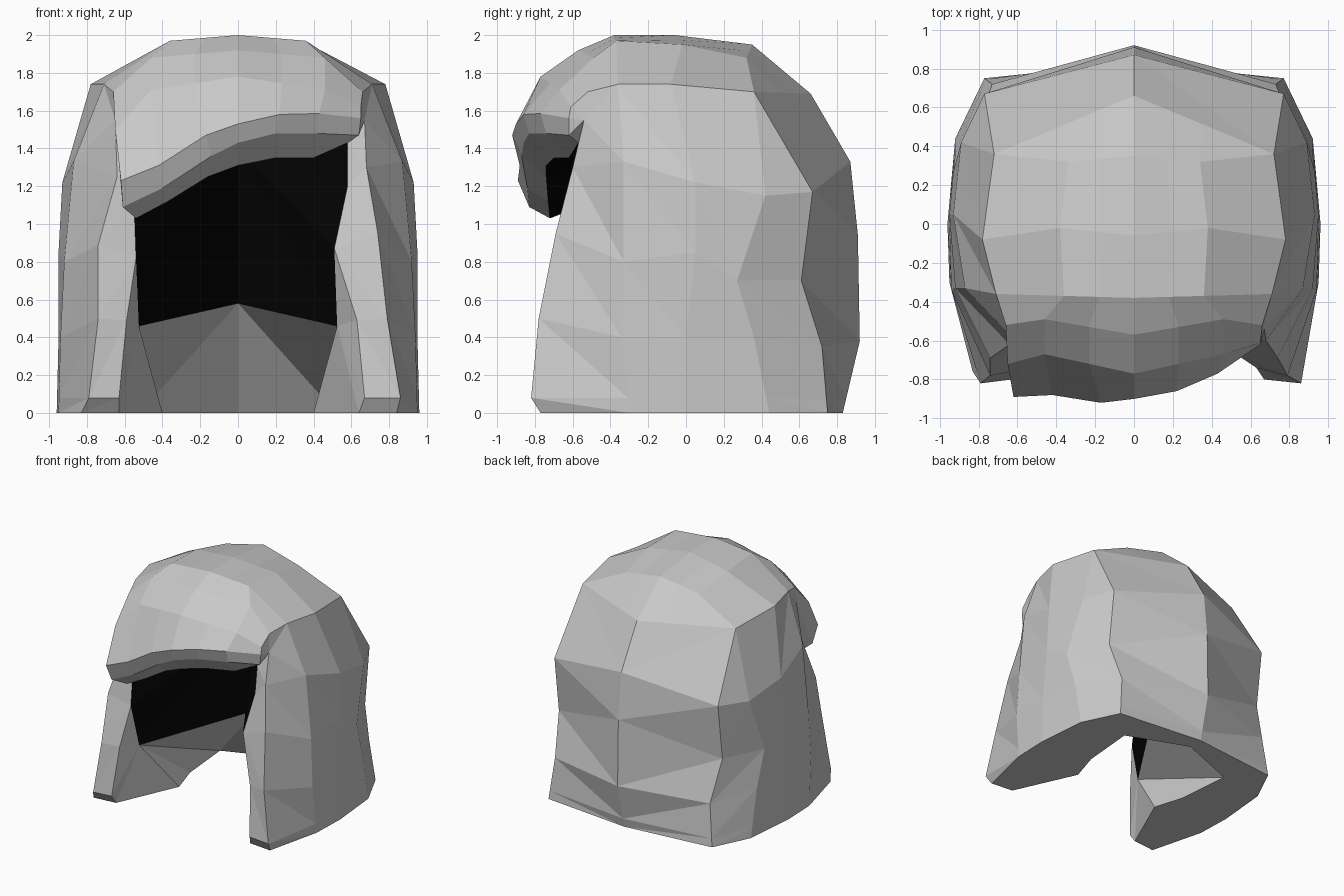
import bpy
import bmesh
from mathutils import Vector

cube = bpy.data.objects.get("Cube")
if cube:
    bpy.data.objects.remove(cube, do_unlink=True)


def make_material(name, value):
    mat = bpy.data.materials.new(name)
    mat.use_nodes = True
    colour = (value, value, value, 1)
    mat.diffuse_color = colour
    bsdf = mat.node_tree.nodes["Principled BSDF"]
    bsdf.inputs["Base Color"].default_value = colour
    bsdf.inputs["Roughness"].default_value = 0.9
    return mat


grey = make_material("hair grey", 0.58)
black = make_material("lining black", 0.001)


def points(*coords):
    return [Vector(c) for c in coords]


def mirror_x(pts):
    return [Vector((-p.x, p.y, p.z)) for p in pts]


def add_face(bm, corners):
    bm.faces.new([bm.verts.new(p) for p in corners])


def loft(bm, rows, split=False):
    """Bridge neighbouring rows with quads, or with triangles if split."""
    for a, b in zip(rows, rows[1:]):
        for i in range(len(a) - 1):
            if split:
                add_face(bm, (a[i], a[i + 1], b[i]))
                add_face(bm, (a[i + 1], b[i + 1], b[i]))
            else:
                add_face(bm, (a[i], a[i + 1], b[i + 1], b[i]))


def fan(bm, hub, rim):
    for a, b in zip(rim, rim[1:]):
        add_face(bm, (hub, a, b))


def finish(bm, name, mat, inward=False):
    """Weld the faces, orient them and make a flat-shaded object."""
    bmesh.ops.remove_doubles(bm, verts=bm.verts, dist=0.001)
    bmesh.ops.recalc_face_normals(bm, faces=bm.faces)
    if inward:
        bmesh.ops.reverse_faces(bm, faces=bm.faces)
    mesh = bpy.data.meshes.new(name)
    bm.to_mesh(mesh)
    bm.free()
    mesh.materials.append(mat)
    obj = bpy.data.objects.new(name, mesh)
    bpy.context.collection.objects.link(obj)


# Crown rows, back to front: edge, middle and centre of one half
crown_halves = [
    points((.72, .36, 1.7), (.36, .51, 1.695), (0, .66, 1.69)),
    points((.72, .36, 1.7), (.34, .32, 1.88), (0, .35, 1.95)),
    points((.78, -.08, 1.74), (.38, -.02, 1.95), (0, -.06, 2)),
    points((.71, -.36, 1.74), (.36, -.37, 1.97), (0, -.38, 2)),
    points((.66, -.52, 1.7), (.46, -.49, 1.88), (0, -.57, 1.92)),
    points((.65, -.61, 1.62), (.46, -.67, 1.71), (0, -.77, 1.78)),
]
crown_rows = []
for edge, middle, centre in crown_halves:
    half = [edge, middle, middle.lerp(centre, 0.5)]
    crown_rows.append(mirror_x(half) + [centre] + half[::-1])
# The fringe sweeps lower over the right temple
crown_rows[-1][0] = Vector((-.65, -.72, 1.5))

# Swept fringe: front edge, lower edge and inner edge, right to left
fringe_front = points(
    (-.62, -.89, 1.23), (-.42, -.88, 1.31), (-.17, -.92, 1.47), (0, -.9, 1.53),
    (.22, -.86, 1.58), (.43, -.77, 1.585), (.65, -.62, 1.56))
fringe_lower = points(
    (-.61, -.83, 1.09), (-.4, -.84, 1.19), (-.14, -.87, 1.36), (0, -.86, 1.43),
    (.2, -.83, 1.48), (.42, -.74, 1.48), (.64, -.62, 1.47))
fringe_inner = points(
    (-.54, -.72, 1.03), (-.37, -.73, 1.12), (-.16, -.74, 1.25), (0, -.74, 1.31),
    (.2, -.7, 1.35), (.4, -.62, 1.35), (.58, -.57, 1.43))

# Front locks, bottom to top: inner and outer edge, the right one slimmer
left_lock = [
    points((.64, -.75, 0), (.67, -.8, .08), (.63, -.74, .49),
           (.51, -.66, .87), (.58, -.6, 1.2), (.58, -.57, 1.43)),
    points((.84, -.77, 0), (.86, -.82, .08), (.79, -.78, .5),
           (.74, -.69, .95), (.68, -.6, 1.3), (.67, -.54, 1.55))]
right_lock = [
    points((.63, -.74, 0), (.63, -.8, .08), (.59, -.75, .49),
           (.54, -.67, .82), (.55, -.63, 1.1), (.58, -.57, 1.43)),
    points((.83, -.76, 0), (.79, -.82, .08), (.74, -.78, .5),
           (.74, -.69, .89), (.64, -.62, 1.25), (.65, -.56, 1.55))]

# Side columns, bottom to top, from the front round to the back
side_front = points((.95, -.3, 0), (.94, -.34, .4), (.92, -.33, .8), (.87, -.33, 1.33))
side_middle = points((.96, 0, 0), (.95, 0, .4), (.95, .05, .85), (.93, .05, 1.22))
side_back = points((.92, .44, 0), (.92, .36, .4), (.93, .27, .7), (.89, .42, 1.15))
back_corner = points((.77, .75, 0), (.73, .72, .35), (.77, .61, .7), (.77, .67, 1.17))
back_centre = points((0, .83, 0), (0, .92, .38), (0, .91, .94), (0, .87, 1.33))
crown_edges = [crown_rows[i][-1] for i in (3, 2, 1, 0)] + [crown_rows[0][3]]
columns = []
for column, top in zip((side_front, side_middle, side_back, back_corner, back_centre),
                       crown_edges):
    low = column[0].lerp(column[1], 0.2)
    columns.append([column[0], low] + column[1:] + [top])

# Inner rim at the bottom, and the lower limits of the lining
rim = points((.4, -.22, 0), (.48, .04, 0), (.52, .5, 0), (0, .7, 0))
temple = Vector((.525, -.58, .46))
nape = Vector((0, .26, .58))

# Sides, back, underside and inner neck
bm = bmesh.new()
for lock, place in ((left_lock, list), (right_lock, mirror_x)):
    inner, outer = lock
    loft(bm, [place(c) for c in lock + columns], split=True)
    underside = [c[0] for c in [outer] + columns] + rim[::-1] + [inner[0]]
    add_face(bm, place(underside))
    hub = place([temple])[0]
    fan(bm, hub, place(inner[3::-1] + rim[:3] + [nape]))
    add_face(bm, place([nape, rim[2], rim[3]]))
finish(bm, "side_and_back_hair", grey)

# Crown with fringe, closed at both temples
bm = bmesh.new()
all_rows = crown_rows + [fringe_front, fringe_lower, fringe_inner]
loft(bm, all_rows)
right_inner, right_outer = [mirror_x(edge) for edge in right_lock]
fan(bm, right_outer[5], [row[0] for row in all_rows[3:]] + [right_inner[4]])
fan(bm, left_lock[1][5], [row[-1] for row in all_rows[3:]])
finish(bm, "crown_and_fringe", grey)

# Dark hollow behind the face opening
bm = bmesh.new()
left_side = [left_lock[0][4], left_lock[0][3], temple]
right_side = mirror_x([temple]) + [right_inner[3], right_inner[4]]
opening = fringe_inner + left_side + [nape] + right_side + [fringe_inner[0]]
fan(bm, Vector((0, .25, 1.41)), opening)
finish(bm, "inner_lining", black, inward=True)
